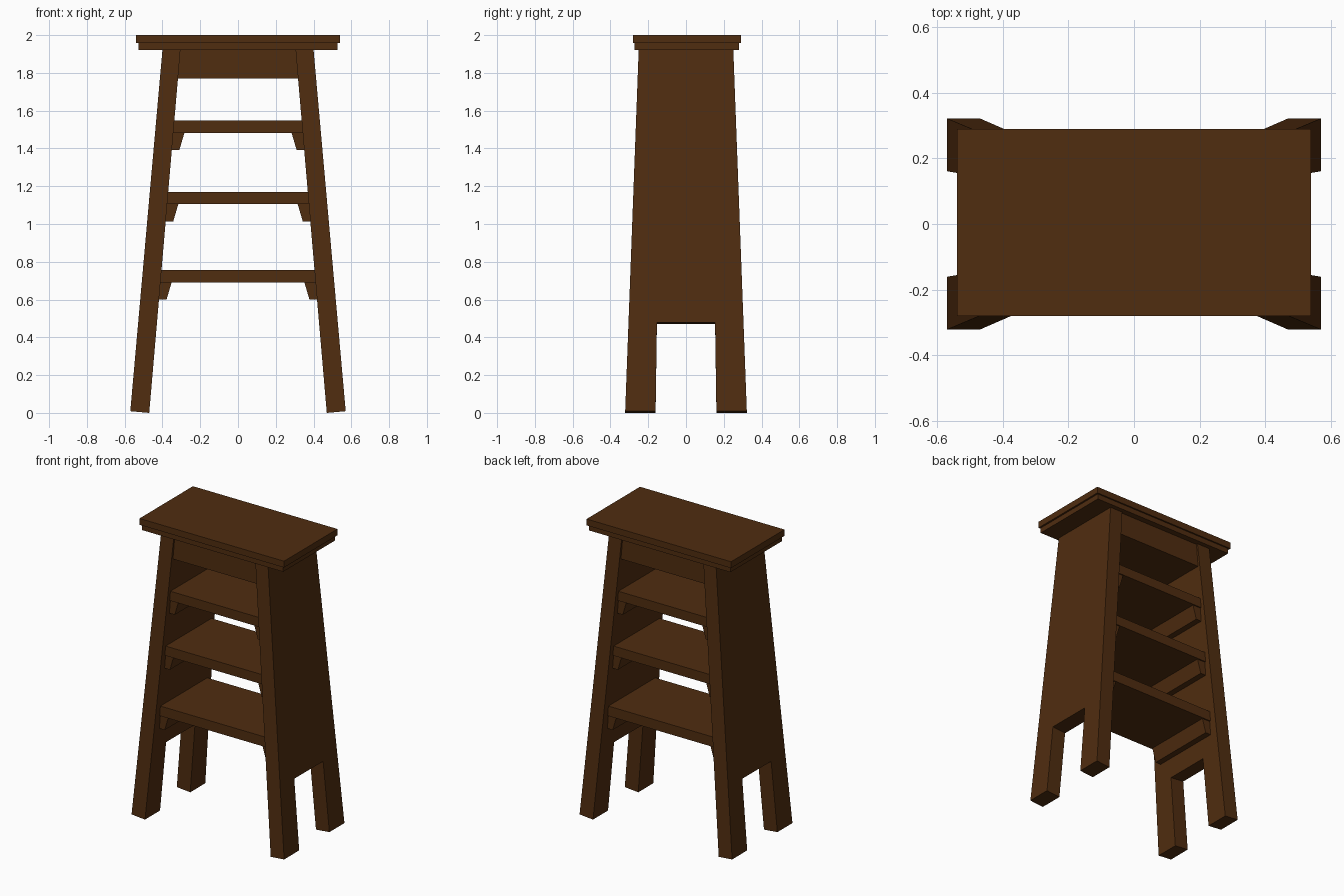
import bpy, bmesh

if "Cube" in bpy.data.objects:
    bpy.data.objects.remove(bpy.data.objects["Cube"])

wood = bpy.data.materials.new("dark_brown_wood")
wood.diffuse_color = (0.08, 0.026, 0.005, 1)
wood.use_nodes = True
wood.node_tree.nodes["Principled BSDF"].inputs["Base Color"].default_value = wood.diffuse_color


def leg_in(z):
    """x of the inner surface of the leaning side panel"""
    return 0.47 - 0.0859 * z


def leg_out(z):
    """x of the outer surface of the leaning side panel"""
    return 0.571 - 0.089 * z


def loft(name, ring_a, ring_b):
    """Solid between two matching outlines"""
    bm = bmesh.new()
    a = [bm.verts.new(p) for p in ring_a]
    b = [bm.verts.new(p) for p in ring_b]
    bm.faces.new(a)
    bm.faces.new(b)
    n = len(a)
    for i in range(n):
        j = (i + 1) % n
        bm.faces.new((a[i], a[j], b[j], b[i]))
    bmesh.ops.recalc_face_normals(bm, faces=bm.faces)
    me = bpy.data.meshes.new(name)
    bm.to_mesh(me)
    bm.free()
    me.materials.append(wood)
    ob = bpy.data.objects.new(name, me)
    bpy.context.collection.objects.link(ob)
    return ob


def prism(name, profile, y0, y1):
    """Front (x, z) profile extruded along y"""
    return loft(name, [(x, y0, z) for x, z in profile], [(x, y1, z) for x, z in profile])


def block(name, x, y0, y1, z0, z1):
    return prism(name, [(-x, z0), (x, z0), (x, z1), (-x, z1)], y0, y1)


# seat: two stacked slabs
block("seat_top", 0.54, -0.28, 0.29, 1.957, 2.0)
block("seat_underlayer", 0.528, -0.272, 0.28, 1.922, 1.957)

# leaning tapered side panels, notched at the bottom into two legs
half = [(0.25, 1.925), (0.322, 0.0), (0.161, 0.0), (0.154, 0.47)]
outline = half + [(-y, z) for y, z in reversed(half)]
for side, s in (("right", 1), ("left", -1)):
    loft(side + "_side_panel",
         [(s * leg_in(z), y, z) for y, z in outline],
         [(s * leg_out(z + 0.009), y, z + 0.009) for y, z in outline])

# apron block under the seat
prism("apron", [(-leg_in(1.77), 1.77), (leg_in(1.77), 1.77),
                (leg_in(1.925), 1.925), (-leg_in(1.925), 1.925)], -0.24, 0.24)

# three shelves, each on a pair of bevelled cleats
for i, (z0, z1, d) in enumerate(((0.69, 0.757, 0.25), (1.105, 1.17, 0.245), (1.483, 1.547, 0.24)), 1):
    a, b = leg_in(z0), leg_in(z1)
    prism(f"shelf_{i}", [(-a, z0), (a, z0), (b, z1), (-b, z1)], -d, d)
    low = leg_in(z0 - 0.091)
    for side, s in (("right", 1), ("left", -1)):
        prism(f"shelf_{i}_{side}_cleat",
              [(s * low, z0 - 0.091), (s * (low - 0.04), z0 - 0.091),
               (s * (a - 0.059), z0), (s * a, z0)], -d + 0.008, d - 0.008)
